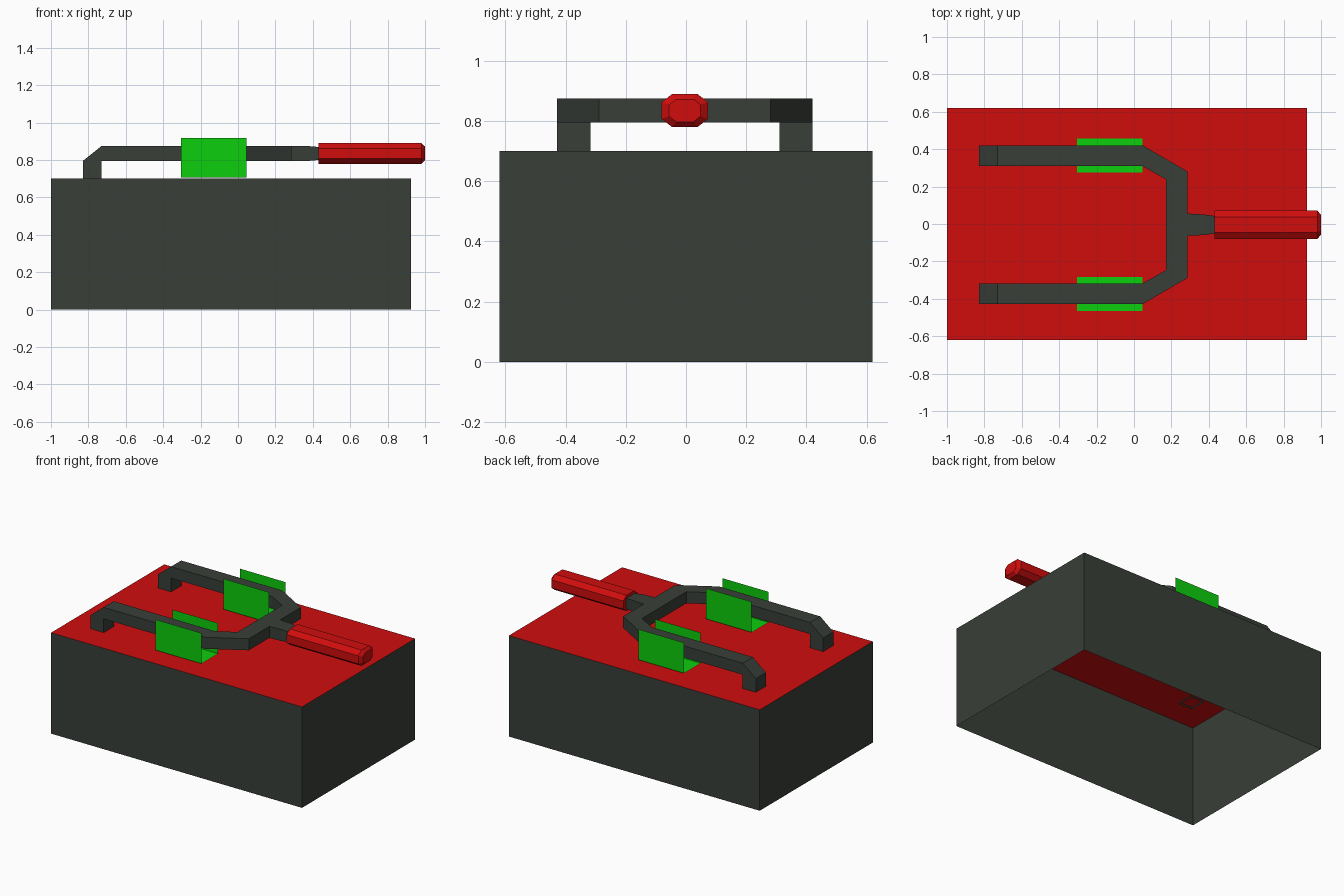
import bpy, bmesh

cube = bpy.data.objects.get("Cube")
if cube:
    bpy.data.objects.remove(cube, do_unlink=True)


def material(name, rgb):
    m = bpy.data.materials.new(name)
    m.use_nodes = True
    m.diffuse_color = (*rgb, 1)
    m.node_tree.nodes["Principled BSDF"].inputs["Base Color"].default_value = (*rgb, 1)
    return m


DARK = material("dark grey", (0.04, 0.049, 0.04))
RED = material("red", (0.63, 0.004, 0.004))
GREEN = material("green", (0.004, 0.62, 0.004))
MID = -0.004  # centre line of the lever in y


def finish(name, bm, *mats):
    bmesh.ops.remove_doubles(bm, verts=bm.verts, dist=0.0001)
    mesh = bpy.data.meshes.new(name)
    bm.to_mesh(mesh)
    bm.free()
    for m in mats:
        mesh.materials.append(m)
    obj = bpy.data.objects.new(name, mesh)
    bpy.context.collection.objects.link(obj)
    return obj


def loft(name, sections, mat, closed=True, caps=()):
    """Skin a row of matching cross-sections, capping the chosen ones."""
    bm = bmesh.new()
    rings = [[bm.verts.new(p) for p in s] for s in sections]
    n = len(rings[0])
    for a, b in zip(rings, rings[1:]):
        for i in range(n if closed else n - 1):
            j = (i + 1) % n
            bm.faces.new((a[i], a[j], b[j], b[i]))
    for c in caps:
        bm.faces.new(rings[c])
    bmesh.ops.dissolve_degenerate(bm, dist=0.0001, edges=bm.edges)
    if closed:
        bmesh.ops.recalc_face_normals(bm, faces=bm.faces)
    return finish(name, bm, mat)


# Housing: a hollow box, open underneath, with a red lid
bm = bmesh.new()
bmesh.ops.create_cube(bm, size=1)
for v in bm.verts:
    v.co = (v.co.x * 1.925 - 0.0375, v.co.y * 1.24, (v.co.z + 0.5) * 0.7)
bm.normal_update()
bmesh.ops.delete(bm, geom=[f for f in bm.faces if f.normal.z < -0.5], context="FACES_ONLY")
for f in bm.faces:
    f.material_index = 1 if f.normal.z > 0.5 else 0
finish("housing", bm, DARK, RED)

# Fork: leg, chamfered knee, arm and angled corner, mirrored to the other side
OUT, INN, LOW, HIGH = 0.425, 0.314, 0.795, 0.875


def leg_section(side, z):
    yo, yi = MID + side * OUT, MID + side * INN
    return [(-0.83, yo, z), (-0.83, yi, z), (-0.73, yi, z), (-0.73, yo, z)]


def arm_section(side, xo, xi, out, inn):
    yo, yi = MID + side * out, MID + side * inn
    return [(xo, yo, HIGH), (xi, yi, HIGH), (xi, yi, LOW), (xo, yo, LOW)]


def half_fork(side):
    return [leg_section(side, 0.69), leg_section(side, LOW),
            arm_section(side, -0.73, -0.73, OUT, INN),
            arm_section(side, 0.045, 0.045, OUT, INN),
            arm_section(side, 0.285, 0.17, 0.285, 0.243)]


loft("fork", half_fork(1) + half_fork(-1)[::-1], DARK)

# Neck between the fork and the grip
neck = []
for x, w, h in ((0.28, 0.06, 0.04), (0.37, 0.055, 0.04), (0.44, 0.046, 0.034)):
    neck.append([(x, MID + a * w, 0.835 + b * h)
                 for a, b in ((1, 1), (1, -1), (-1, -1), (-1, 1))])
loft("neck", neck, DARK)


# Grip: eight-sided bar with a bevelled end
def octagon(x, scale):
    w, h, iw, ih = 0.077, 0.055, 0.042, 0.028
    pts = ((w, ih), (iw, h), (-iw, h), (-w, ih), (-w, -ih), (-iw, -h), (iw, -h), (w, -ih))
    return [(x, MID + y * scale, 0.835 + z * scale) for y, z in pts]


loft("grip", [octagon(0.43, 1), octagon(0.98, 1), octagon(1, 0.68)], RED, caps=(0, 2))

# Clips: thin upright channels around the two arms
for name, side in (("left_clip", 1), ("right_clip", -1)):
    ends = []
    for x in (-0.305, 0.045):
        ends.append([(x, MID + side * y, z) for y, z in
                     ((0.28, 0.918), (0.28, 0.706), (0.462, 0.706), (0.462, 0.918))])
    loft(name, ends, GREEN, closed=False)
